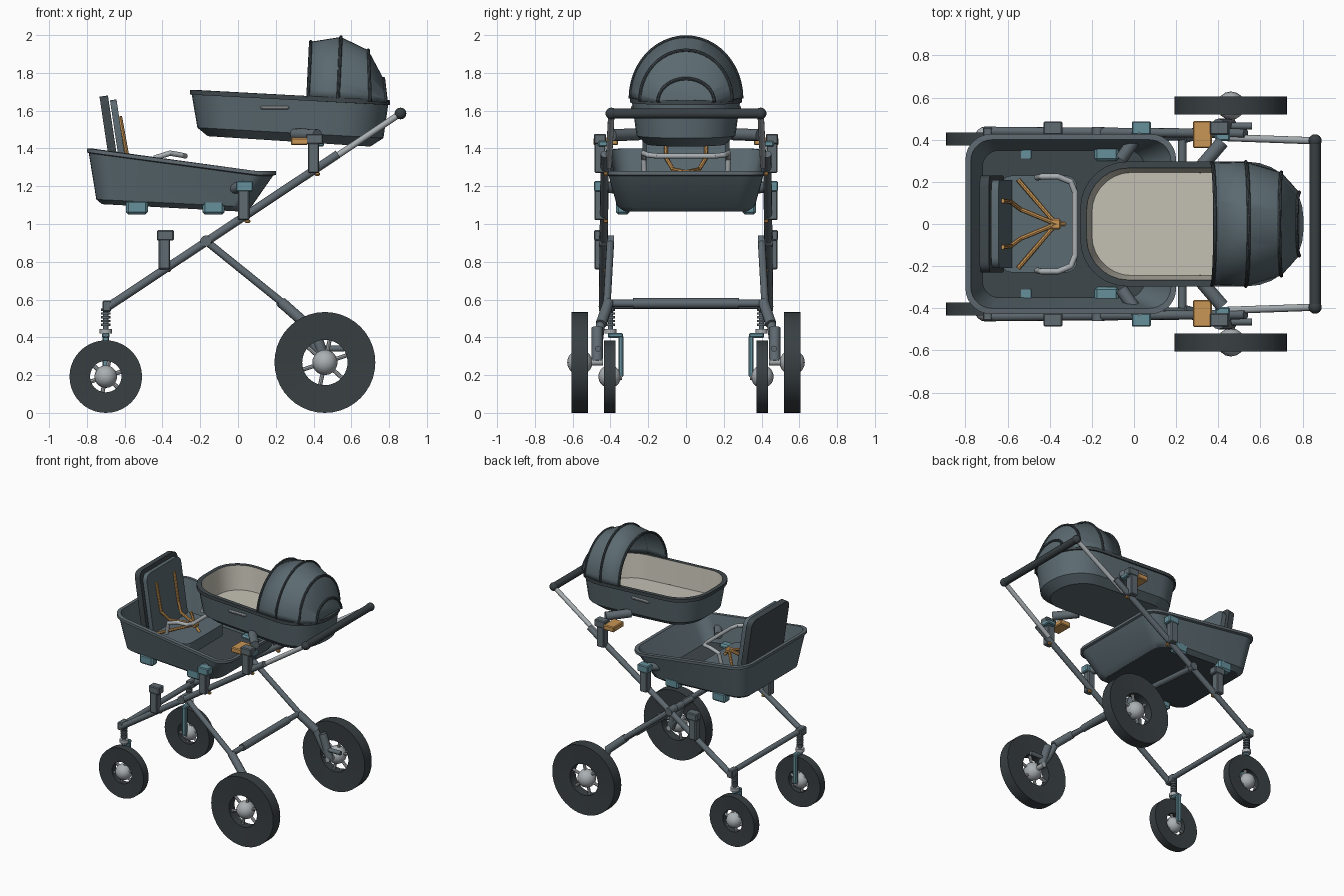
import bpy, bmesh, math
from mathutils import Vector, Matrix

old = bpy.data.objects.get("Cube")
if old:
    bpy.data.objects.remove(old)


def material(name, *rgb):
    m = bpy.data.materials.new(name)
    m.use_nodes = True
    m.diffuse_color = (*rgb, 1)
    m.node_tree.nodes["Principled BSDF"].inputs["Base Color"].default_value = (*rgb, 1)
    return m


SLATE = material("slate fabric", .105, .145, .165)
FRAME = material("frame grey", .115, .145, .165)
DARK = material("dark fabric", .05, .064, .072)
TIRE = material("tire rubber", .04, .05, .055)
CREAM = material("cream lining", .56, .54, .46)
ORANGE = material("orange", .58, .30, .09)
TEAL = material("teal", .13, .28, .33)
SILVER = material("silver", .40, .43, .45)
parts = []


def finish(name, bm, *mats):
    bmesh.ops.recalc_face_normals(bm, faces=bm.faces)
    me = bpy.data.meshes.new(name)
    bm.to_mesh(me)
    bm.free()
    for m in mats:
        me.materials.append(m)
    ob = bpy.data.objects.new(name, me)
    bpy.context.collection.objects.link(ob)
    parts.append(ob)
    return ob


def pipe(name, pts, r, mat, r2=None, sides=12):
    """Round tube through the points, with ball joints at the bends."""
    bm = bmesh.new()
    pts = [Vector(p) for p in pts]
    for a, b in zip(pts, pts[1:]):
        d = b - a
        mx = Matrix.Translation((a + b) / 2) @ d.to_track_quat('Z', 'Y').to_matrix().to_4x4()
        bmesh.ops.create_cone(bm, cap_ends=True, segments=sides, radius1=r,
                              radius2=r2 or r, depth=d.length, matrix=mx)
    for p in pts[1:-1]:
        bmesh.ops.create_uvsphere(bm, u_segments=sides, v_segments=6, radius=r,
                                  matrix=Matrix.Translation(p))
    return finish(name, bm, mat)


def ball(name, c, r, mat):
    bm = bmesh.new()
    bmesh.ops.create_uvsphere(bm, u_segments=16, v_segments=10, radius=r, matrix=Matrix.Translation(c))
    return finish(name, bm, mat)


def box(name, c, size, mat, tilt=0, round_axis=None, radius=.05, soft=.006):
    """Box with softened edges; edges along round_axis get a larger radius."""
    bm = bmesh.new()
    bmesh.ops.create_cube(bm, size=1)
    bmesh.ops.scale(bm, vec=size, verts=bm.verts)
    if round_axis is not None:
        es = [e for e in bm.edges
              if abs((e.verts[0].co - e.verts[1].co)[round_axis]) > size[round_axis] * .9]
        bmesh.ops.bevel(bm, geom=es, offset=radius, segments=4, affect='EDGES', profile=.5)
    else:
        bmesh.ops.bevel(bm, geom=bm.edges[:], offset=soft, segments=1, affect='EDGES')
    bmesh.ops.transform(bm, verts=bm.verts,
                        matrix=Matrix.Translation(c) @ Matrix.Rotation(math.radians(tilt), 4, 'Y'))
    return finish(name, bm, mat)


def loft(name, rings, bands, mats, closed=True, caps=(None, None)):
    """Skin a list of rings; bands gives a material slot for each gap."""
    bm = bmesh.new()
    rows = [[bm.verts.new(p) for p in ring] for ring in rings]
    n = len(rows[0])
    for a, b, slot in zip(rows, rows[1:], bands):
        for i in range(n if closed else n - 1):
            j = (i + 1) % n
            bm.faces.new((a[i], a[j], b[j], b[i])).material_index = slot
    for row, slot in zip((rows[0], rows[-1]), caps):
        if slot is not None:
            bm.faces.new(row).material_index = slot
    return finish(name, bm, *mats)


def rounded_ring(x0, x1, hy, r0, r1, z0, z1, bend=None):
    """Rounded plan outline sloping from z0 to z1, level beyond the bend."""
    pts = []
    corners = ((x1 - r1, hy - r1, r1), (x0 + r0, hy - r0, r0),
               (x0 + r0, r0 - hy, r0), (x1 - r1, r1 - hy, r1))
    for k, (cx, cy, r) in enumerate(corners):
        for i in range(8):
            a = math.pi / 2 * (k + i / 7)
            x = cx + r * math.cos(a)
            t = min(1, (x - x0) / ((bend or x1) - x0))
            pts.append((x, cy + r * math.sin(a), z0 + (z1 - z0) * t))
    return pts


def wheel(name, c, R, hole, w, hub):
    """Tire lathed round y, with hub and spokes."""
    c = Vector(c)
    profile = ((hole, -w * .8), (R, -w), (R, w), (hole, w * .8), (hole, -w * .8))
    rings = [[c + Vector((r * math.cos(a), y, r * math.sin(a)))
              for a in (math.tau * i / 40 for i in range(40))] for r, y in profile]
    loft(name + "_tire", rings, (0,) * 4, (TIRE,))
    ball(name + "_hub", c, hub, SILVER)
    for i in range(6):
        a = math.tau * (i + .3) / 6
        d = Vector((math.cos(a), 0, math.sin(a)))
        pipe(name + "_spoke", (c + d * hub * .7, c + d * (hole + .006)), .011, SILVER, sides=8)


# Lower tub
tub = [rounded_ring(-.72, .03, .33, .08, .08, 1.105, 1.065),
       rounded_ring(-.75, .07, .365, .1, .1, 1.13, 1.09),
       rounded_ring(-.79, .185, .41, .11, .11, 1.375, 1.255, .1),
       rounded_ring(-.80, .20, .427, .12, .12, 1.38, 1.26, .1),
       rounded_ring(-.80, .20, .427, .12, .12, 1.40, 1.28, .1),
       rounded_ring(-.775, .175, .40, .1, .1, 1.40, 1.28, .1),
       rounded_ring(-.72, .05, .35, .08, .08, 1.135, 1.095)]
loft("lower_tub", tub, (0, 0, 1, 1, 1, 0), (SLATE, FRAME, DARK), caps=(2, 2))

# Seat, bumper bar and harness
box("seat_cushion", (-.45, 0, 1.18), (.36, .46, .09), SLATE, 0, 2)
box("seat_back_shell", (-.674, 0, 1.43), (.045, .46, .50), DARK, -8.5, 0)
box("seat_back_pad", (-.625, 0, 1.42), (.035, .42, .48), SLATE, -8.5, 0)
pipe("bumper_bar", ((-.46, .22, 1.26), (-.44, .225, 1.35), (-.36, .225, 1.375), (-.30, .2, 1.365),
                    (-.28, .15, 1.36), (-.28, -.15, 1.36), (-.30, -.2, 1.365),
                    (-.36, -.225, 1.375), (-.44, -.225, 1.35), (-.46, -.22, 1.26)), .014, SILVER)
box("harness_buckle", (-.37, 0, 1.27), (.045, .05, .03), ORANGE)
pipe("crotch_strap", ((-.33, 0, 1.22), (-.37, 0, 1.27)), .01, ORANGE)

# Bassinet: outer shell, dark rim and cream lining
bassinet = [rounded_ring(-.16, .70, .21, .17, .2, 1.465, 1.41),
            rounded_ring(-.215, .77, .262, .2, .24, 1.51, 1.455),
            rounded_ring(-.245, .795, .286, .22, .265, 1.685, 1.63),
            rounded_ring(-.255, .805, .296, .22, .27, 1.685, 1.63),
            rounded_ring(-.255, .805, .296, .22, .27, 1.71, 1.655),
            rounded_ring(-.225, .775, .266, .2, .25, 1.71, 1.655),
            rounded_ring(-.20, .75, .245, .19, .23, 1.53, 1.475)]
loft("bassinet", bassinet, (0, 0, 1, 1, 1, 2), (SLATE, DARK, CREAM), caps=(0, 2))

# Hood: fan of arches (base x, base z, top x, top z, half width)
hood_arches = ((.37, 1.67, .385, 1.965, .29), (.53, 1.665, .545, 1.99, .295),
               (.70, 1.65, .69, 1.92, .245), (.785, 1.645, .77, 1.77, .15))
arches = []
for xb, zb, xt, zt, hw in hood_arches:
    angles = [math.pi * i / 24 for i in range(25)]
    arches.append([(xb + (xt - xb) * math.sin(a), hw * math.cos(a), zb + (zt - zb) * math.sin(a))
                   for a in angles])
hood = loft("hood", arches, (0, 0, 0), (SLATE,), closed=False, caps=(None, 0))
hood.modifiers.new("thickness", 'SOLIDIFY').thickness = .008
for arch in arches:
    pipe("hood_rib", arch, .009, DARK, sides=8)

# Handle and cross bars
pipe("handle_grip", ((.86, -.40, 1.585), (.86, .40, 1.585)), .027, TIRE)
pipe("front_cross_bar", ((-.69, -.44, .57), (-.69, .44, .57)), .02, FRAME)
pipe("rear_cross_bar", ((.23, -.40, .58), (.23, .40, .58)), .02, FRAME)
pipe("rear_cross_sleeve", ((.23, -.28, .58), (.23, .28, .58)), .027, FRAME)


def adapter(name, x, z, s, cap):
    """Clamp on the side tube with a cap and release button."""
    box(name + "_clamp", (x, s * .455, z), (.06, .06, .16), FRAME)
    box(name + "_cap", (x + .005, s * .455, z + .10), (.09, .065, .055), cap)
    box(name + "_button", (x + .02, s * .425, z - .085), (.03, .025, .02), ORANGE)


for s in (1, -1):
    # Harness straps
    pipe("shoulder_strap", ((-.625, s * .11, 1.57), (-.585, s * .105, 1.35),
                            (-.54, s * .07, 1.29), (-.37, 0, 1.275)), .011, ORANGE, sides=8)
    pipe("waist_strap", ((-.55, s * .21, 1.235), (-.37, 0, 1.27)), .011, ORANGE, sides=8)
    # Side frame
    pipe("side_tube", ((-.69, s * .44, .56), (.53, s * .43, 1.37)), .022, FRAME)
    pipe("handle_tube", ((.44, s * .41, 1.305), (.86, s * .395, 1.585)), .017, SILVER)
    ball("handle_joint", (.86, s * .395, 1.585), .031, TIRE)
    pipe("pivot", ((-.17, s * .46, .91), (-.17, s * .38, .91)), .03, FRAME)
    pipe("rear_leg", ((-.17, s * .40, .91), (.27, s * .42, .555)), .02, FRAME)
    pipe("rear_leg_sleeve", ((.23, s * .41, .585), (.36, s * .45, .47)), .029, FRAME)
    # Rear suspension
    pipe("rear_arm", ((.34, s * .45, .49), (.40, s * .465, .36), (.46, s * .47, .27)), .024, FRAME)
    pipe("rear_damper", ((.40, s * .47, .45), (.46, s * .47, .27)), .03, FRAME)
    pipe("rear_axle", ((.46, s * .44, .27), (.46, s * .57, .27)), .02, SILVER)
    pipe("brake_lever", ((.40, s * .465, .34), (.56, s * .465, .34)), .016, FRAME)
    wheel("rear_wheel", (.46, s * .562, .267), .267, .12, .043, .067)
    # Front suspension
    box("front_joint", (-.695, s * .42, .565), (.045, .08, .06), FRAME)
    pipe("front_post", ((-.70, s * .40, .58), (-.70, s * .40, .40)), .014, FRAME)
    for i in range(5):
        z = .46 + i * .02
        pipe("spring_coil", ((-.70, s * .40, z), (-.70, s * .40, z + .012)), .024, FRAME)
    pipe("front_collar", ((-.70, s * .40, .42), (-.70, s * .40, .445)), .032, SILVER)
    box("fork_crown", (-.70, s * .373, .41), (.04, .08, .025), TEAL)
    box("fork_leg", (-.70, s * .345, .30), (.035, .026, .22), TEAL)
    pipe("front_axle", ((-.70, s * .34, .193), (-.70, s * .44, .193)), .018, SILVER)
    wheel("front_wheel", (-.70, s * .404, .192), .192, .083, .031, .06)
    # Clamps and support arms
    adapter("front", -.39, .84, s, FRAME)
    adapter("tub", .03, 1.10, s, TEAL)
    adapter("bassinet", .40, 1.35, s, FRAME)
    box("bassinet_clamp_plate", (.42, s * .43, 1.425), (.07, .07, .03), TEAL)
    box("bassinet_latch", (.325, s * .425, 1.437), (.09, .13, .04), ORANGE)
    pipe("bassinet_arm", ((.42, s * .39, 1.47), (.30, s * .25, 1.475)), .032, FRAME)
    pipe("tub_arm", ((.03, s * .44, 1.20), (-.06, s * .31, 1.18)), .03, FRAME)
    for x in (-.535, -.13):
        box("tub_foot", (x, s * .335, 1.088), (.115, .07, .075), TEAL, 0, None, 0, .012)
    box("carry_grip", (.195, s * .283, 1.617), (.15, .018, .02), SILVER)

# Smooth shading with sharp edges kept
bpy.ops.object.select_all(action='DESELECT')
for ob in parts:
    ob.select_set(True)
bpy.context.view_layer.objects.active = parts[0]
bpy.ops.object.shade_smooth_by_angle(angle=math.radians(32))
